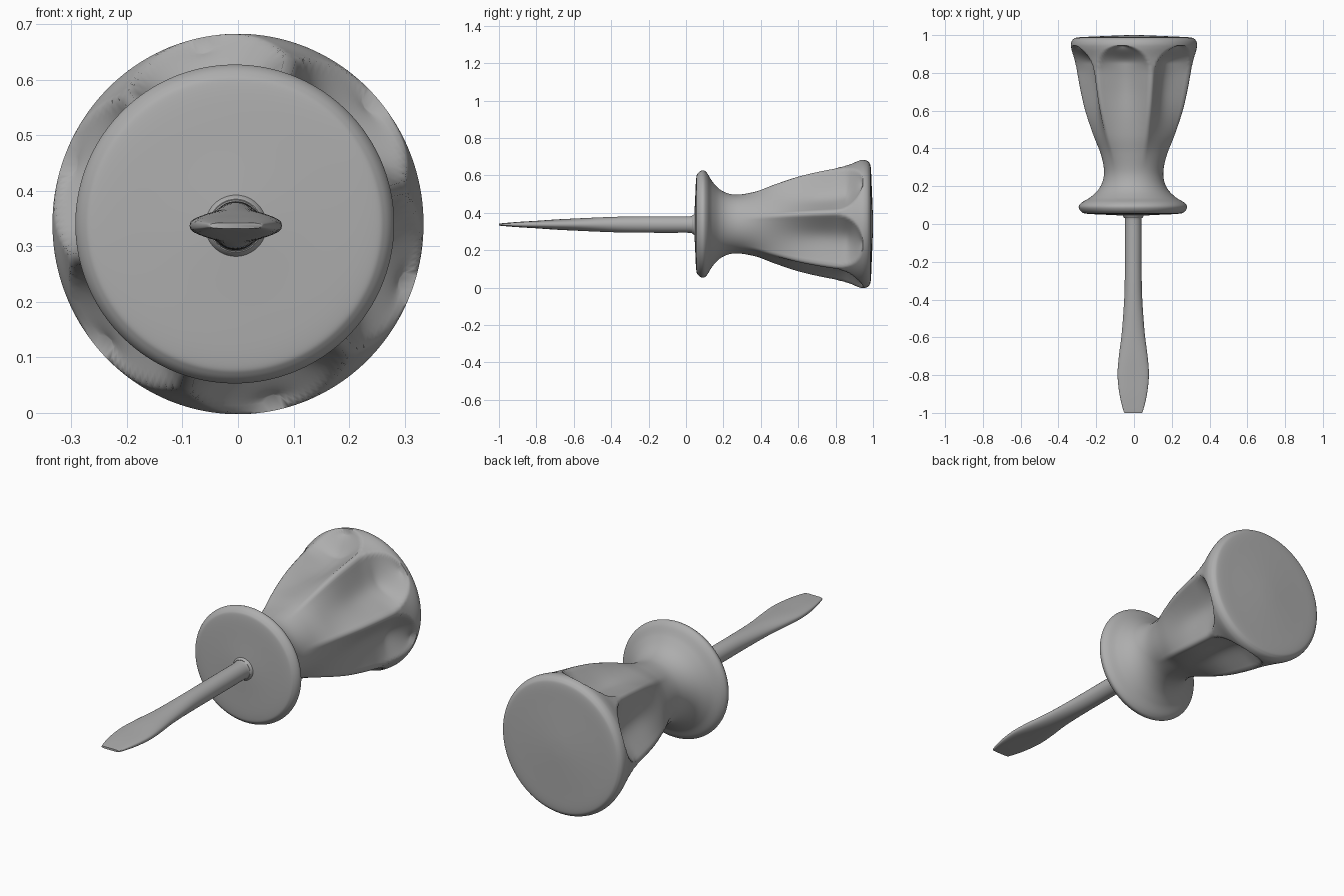
import bpy, bmesh, math

if "Cube" in bpy.data.objects:
    bpy.data.objects.remove(bpy.data.objects["Cube"])

CZ = 0.34            # height of the tool axis
RIDGE = math.radians(11.5)

grey = bpy.data.materials.new("plain grey")
grey.diffuse_color = (0.42, 0.42, 0.42, 1)
grey.use_nodes = True
grey.node_tree.nodes["Principled BSDF"].inputs["Base Color"].default_value = grey.diffuse_color


def spline(points, steps):
    """Smooth curve of tuples through the given points."""
    out = []
    n = len(points)
    for i in range(n - 1):
        p0, p1 = points[max(i - 1, 0)], points[i]
        p2, p3 = points[i + 1], points[min(i + 2, n - 1)]
        for s in range(steps):
            t = s / steps
            out.append(tuple(
                0.5 * (2 * b + (c - a) * t + (2 * a - 5 * b + 4 * c - d) * t * t
                       + (3 * b - a - 3 * c + d) * t ** 3)
                for a, b, c, d in zip(p0, p1, p2, p3)))
    return out + [points[-1]]


def loft(name, rings, angle):
    """Skin closed rings of points and cap both ends."""
    bm = bmesh.new()
    loops = [[bm.verts.new(p) for p in ring] for ring in rings]
    n = len(loops[0])
    for a, b in zip(loops, loops[1:]):
        for i in range(n):
            j = (i + 1) % n
            bm.faces.new((a[i], a[j], b[j], b[i]))
    bm.faces.new(loops[0])
    bm.faces.new(loops[-1])
    bmesh.ops.recalc_face_normals(bm, faces=bm.faces)
    mesh = bpy.data.meshes.new(name)
    bm.to_mesh(mesh)
    bm.free()
    mesh.materials.append(grey)
    ob = bpy.data.objects.new(name, mesh)
    bpy.context.collection.objects.link(ob)
    bpy.context.view_layer.objects.active = ob
    ob.select_set(True)
    bpy.ops.object.shade_smooth_by_angle(angle=math.radians(angle))
    ob.select_set(False)
    return ob


def smooth(a, b, v):
    t = min(max((v - a) / (b - a), 0), 1)
    return t * t * (3 - 2 * t)


def flute(y, ang):
    """Depth of the six finger scoops at a place on the handle."""
    u = ((ang - RIDGE) % (math.pi / 3)) / (math.pi / 6) - 1
    if y > 0.945:
        return 0
    width = 0.93
    if y > 0.79:
        width *= math.sqrt(max(1 - ((y - 0.79) / 0.155) ** 2, 0))
    width = max(width, 1e-4)
    depth = 0.088 * smooth(0.28, 0.8, y) * (1 - smooth(0.85, 0.95, y) * 0.7)
    return depth * max(0, 1 - (u / width) ** 2) ** 0.9


# handle: flared guard, narrow neck and fluted grip
profile = [(0.042, 0.004), (0.048, 0.12), (0.054, 0.24), (0.064, 0.272),
           (0.09, 0.287), (0.113, 0.272), (0.14, 0.228), (0.18, 0.186),
           (0.23, 0.162), (0.29, 0.158), (0.37, 0.178), (0.47, 0.218),
           (0.6, 0.262), (0.72, 0.29), (0.82, 0.308), (0.88, 0.319),
           (0.93, 0.332), (0.957, 0.333), (0.978, 0.322), (0.988, 0.295),
           (0.993, 0.2), (0.999, 0.06), (1.0, 0.004)]
rings = []
for y, r in spline(profile, 8):
    ring = []
    for k in range(180):
        a = 2 * math.pi * k / 180
        rr = r - flute(y, a)
        oval = 1 + 0.025 * smooth(0.3, 0.9, y)
        ring.append((rr * math.cos(a) - 0.006 * (1 - smooth(0.05, 0.4, y)),
                     y, CZ + rr * math.sin(a) * oval))
    rings.append(ring)
loft("handle", rings, 60)

# shaft and blade: y, half width, half thickness, squareness
sections = [(-1.0, 0.046, 0.005, 4), (-0.985, 0.053, 0.007, 4),
            (-0.9, 0.073, 0.014, 3.2), (-0.8, 0.083, 0.020, 2.7),
            (-0.7, 0.076, 0.027, 2.3), (-0.58, 0.061, 0.033, 2),
            (-0.42, 0.049, 0.040, 2), (-0.3, 0.045, 0.043, 2),
            (-0.1, 0.044, 0.044, 2), (0.02, 0.044, 0.044, 2),
            (0.035, 0.05, 0.05, 2), (0.06, 0.064, 0.064, 2)]
rings = []
for y, w, h, e in spline(sections, 4):
    ring = []
    for k in range(48):
        a = 2 * math.pi * k / 48
        c, s = math.cos(a), math.sin(a)
        ring.append((-0.004 + w * math.copysign(abs(c) ** (2 / e), c), y,
                     CZ - 0.003 + h * math.copysign(abs(s) ** (2 / e), s)))
    rings.append(ring)
loft("shaft_and_blade", rings, 50)
